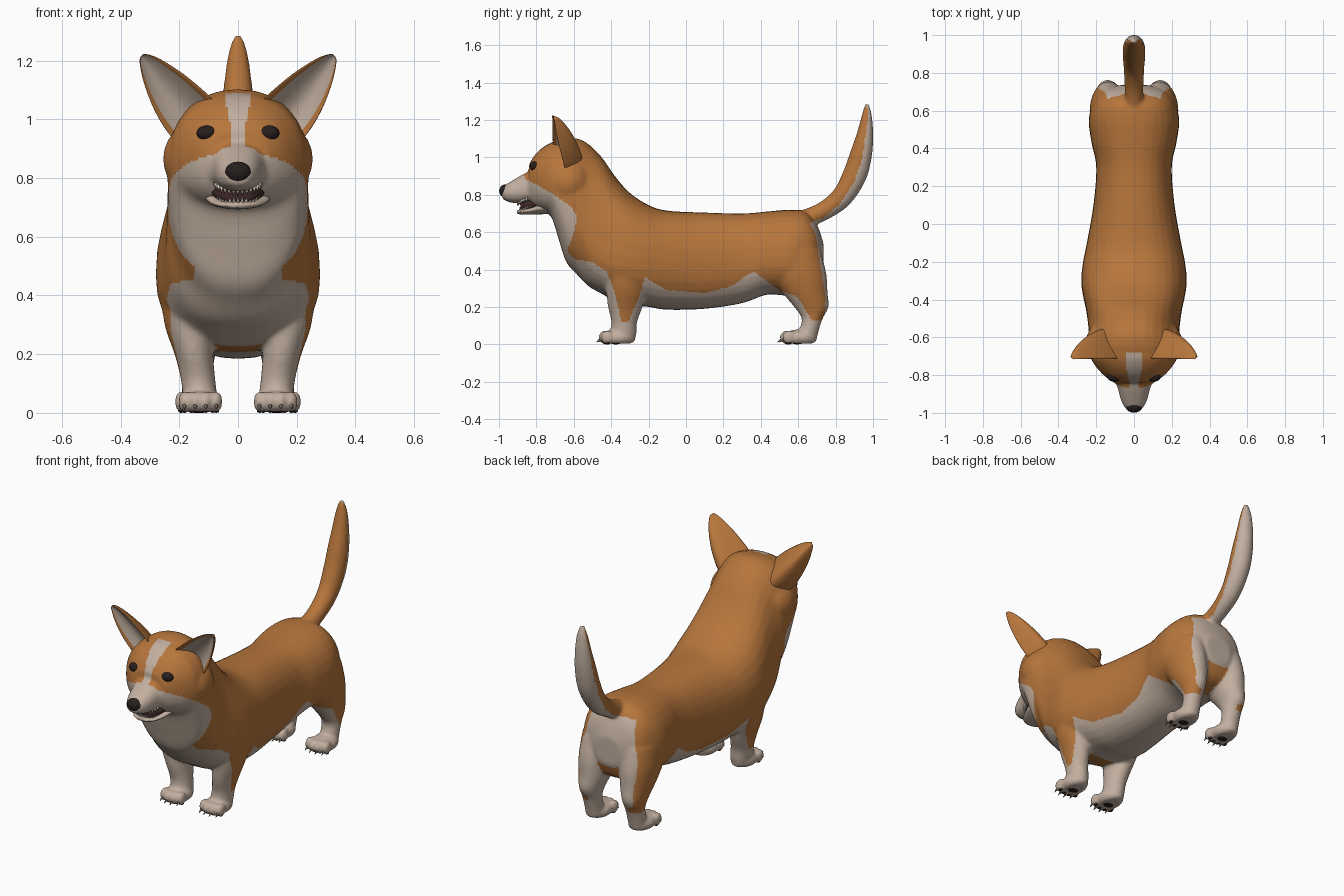
import bpy, bmesh, math
from mathutils import Vector, Matrix
from mathutils.bvhtree import BVHTree

cube = bpy.data.objects.get("Cube")
if cube:
    bpy.data.objects.remove(cube)


def material(name, r, g, b):
    m = bpy.data.materials.new(name)
    m.use_nodes = True
    m.diffuse_color = (r, g, b, 1)
    bsdf = m.node_tree.nodes["Principled BSDF"]
    bsdf.inputs["Base Color"].default_value = (r, g, b, 1)
    bsdf.inputs["Roughness"].default_value = 0.8
    return m


TAN = material("tan_fur", .47, .18, .045)
CREAM = material("cream_fur", .54, .43, .35)
BLACK = material("black_skin", .02, .014, .013)
MOUTH = material("dark_mouth", .05, .02, .02)
TOOTH = material("tooth", .7, .64, .54)
CLAW = material("claw", .25, .2, .16)


def finish(name, bm, *mats):
    bmesh.ops.recalc_face_normals(bm, faces=bm.faces)
    mesh = bpy.data.meshes.new(name)
    bm.to_mesh(mesh)
    bm.free()
    for m in mats:
        mesh.materials.append(m)
    mesh.shade_smooth()
    obj = bpy.data.objects.new(name, mesh)
    bpy.context.collection.objects.link(obj)
    return obj


def resample(rows, steps=5):
    """Smooth in-between rows along a list of ring settings."""
    out, last = [], len(rows) - 1
    for i in range(last):
        p, a, b, q = (rows[min(max(k, 0), last)] for k in range(i - 1, i + 3))
        for s in range(steps):
            t = s / steps
            out.append([.5 * (2 * B + (C - A) * t + (2 * A - 5 * B + 4 * C - D) * t * t
                              + (3 * B - A - 3 * C + D) * t ** 3)
                        for A, B, C, D in zip(p, a, b, q)])
    return out + [list(rows[-1])]


def bridge(bm, rings, paint=lambda j: 0):
    """Closed tube through rings of points."""
    vs = [[bm.verts.new(p) for p in ring] for ring in rings]
    n = len(vs[0])
    for a, b in zip(vs, vs[1:]):
        for j in range(n):
            k = (j + 1) % n
            bm.faces.new((a[j], a[k], b[k], b[j])).material_index = paint(j)
    bm.faces.new(vs[0][::-1])
    bm.faces.new(vs[-1])


def loft(bm, rows, power=2.0, n=32):
    """Rows: x, y, z, half width, up, down, tilt of the section in degrees."""
    rings = []
    for x, y, z, rx, up, down, tilt in resample(rows):
        a, ring = math.radians(tilt), []
        for j in range(n):
            c, s = math.cos(math.tau * j / n), math.sin(math.tau * j / n)
            w = math.copysign(abs(c) ** (2 / power), c) * rx
            d = math.copysign(abs(s) ** (2 / power), s) * (up if s > 0 else down)
            ring.append((x + w, y + math.cos(a) * d, z + math.sin(a) * d))
        rings.append(ring)
    bridge(bm, rings)


def profile(rows):
    """Upright sections from y, top, bottom, widest height, half width."""
    return [(0, y, mid, hw, top - mid, mid - bot, 90) for y, top, bot, mid, hw in rows]


def ball(bm, centre, radii):
    bmesh.ops.create_uvsphere(bm, u_segments=20, v_segments=12, radius=1,
                              matrix=Matrix.Translation(centre) @ Matrix.Diagonal((*radii, 1)))


def spike(bm, base, direction, radius, length):
    d = Vector(direction).normalized()
    turn = d.to_track_quat('Z', 'Y').to_matrix().to_4x4()
    bmesh.ops.create_cone(bm, cap_ends=True, segments=8, radius1=radius, radius2=radius * .1,
                          depth=length, matrix=Matrix.Translation(Vector(base) + d * length / 2) @ turn)


# Torso, neck and skull
skin = bmesh.new()
loft(skin, profile([
    (.735, .54, .38, .46, .08), (.70, .64, .30, .48, .17), (.64, .71, .27, .48, .215),
    (.55, .72, .26, .46, .24), (.43, .71, .265, .46, .225), (.30, .70, .22, .45, .20),
    (.10, .705, .19, .44, .215), (-.10, .715, .185, .45, .25), (-.20, .745, .20, .46, .27),
    (-.30, .81, .21, .47, .28), (-.38, .90, .23, .48, .27), (-.45, 1.0, .27, .50, .255),
    (-.52, 1.07, .31, .58, .245), (-.58, 1.10, .37, .75, .24), (-.64, 1.10, .44, .83, .24),
    (-.68, 1.09, .56, .85, .235), (-.72, 1.08, .68, .86, .225), (-.77, 1.05, .71, .86, .19),
    (-.81, 1.01, .73, .87, .15), (-.84, .96, .76, .86, .105)]), 2.3)

# Upper muzzle
loft(skin, profile([(-.76, .94, .77, .84, .12), (-.82, .93, .765, .83, .105),
                    (-.87, .91, .755, .825, .086), (-.93, .875, .757, .815, .07),
                    (-.97, .85, .77, .81, .05), (-.985, .835, .785, .81, .03)]), 2.3)

# Tail
loft(skin, [(0, y, z, w, r, r, tilt) for y, z, w, r, tilt in [
    (.62, .665, .05, .05, 105), (.73, .71, .05, .05, 118), (.83, .785, .055, .058, 130),
    (.90, .90, .06, .065, 150), (.935, 1.01, .058, .06, 160), (.957, 1.12, .048, .045, 168),
    (.967, 1.22, .034, .028, 172), (.968, 1.275, .018, .014, 174), (.968, 1.292, .006, .005, 174)]])

FRONT_LEG = [(.16, -.32, .45, .11, .14), (.165, -.32, .30, .085, .11), (.15, -.325, .20, .066, .092),
             (.137, -.33, .12, .059, .069), (.13, -.335, .06, .058, .07), (.13, -.335, .01, .05, .06)]
HIND_LEG = [(.13, .58, .50, .10, .14), (.135, .60, .38, .10, .15), (.135, .635, .28, .087, .122),
            (.14, .67, .20, .064, .092), (.14, .675, .14, .054, .057), (.14, .66, .08, .052, .052),
            (.14, .645, .01, .05, .05)]
PAWS = [(.128, -.375), (.14, .595)]

# Legs, paws, toes and cheeks, with claws and pads as separate parts
claws, pads = bmesh.new(), bmesh.new()
for side in (-1, 1):
    ball(skin, (side * .13, -.63, .865), (.126, .13, .13))
    for leg in (FRONT_LEG, HIND_LEG):
        loft(skin, [(side * x, y, z, w, d, d, 0) for x, y, z, w, d in leg])
    for px, py in PAWS:
        ball(skin, (side * px, py + .01, .035), (.072, .09, .045))
        ball(pads, (side * px, py, .008), (.036, .028, .008))
        for toe in (-1.5, -.5, .5, 1.5):
            x, y = side * px + toe * .036, py - .064 + abs(toe) * .012
            ball(skin, (x, y, .038), (.021, .036, .038))
            ball(pads, (x, y + .004, .008), (.01, .014, .008))
            spike(claws, (x, y - .024, .026), (0, -1, -.6), .008, .028)
finish("claws", claws, CLAW)
finish("paw_pads", pads, BLACK)

# Fuse the skin into one smooth surface
rough = finish("coat_rough", skin)
remesh = rough.modifiers.new("fuse", 'REMESH')
remesh.mode, remesh.voxel_size = 'VOXEL', .0095
smooth = rough.modifiers.new("soften", 'SMOOTH')
smooth.factor, smooth.iterations = .5, 7
fused = bpy.data.meshes.new_from_object(rough.evaluated_get(bpy.context.evaluated_depsgraph_get()))
bpy.data.objects.remove(rough)
coat = bmesh.new()
coat.from_mesh(fused)
for v in coat.verts:
    v.co.z = max(v.co.z, .004)
coat.normal_update()

# Coat pattern: tan inside a side outline (y, z), cream elsewhere
PATCH = [(-.9, 1.4), (-.87, .915), (-.86, .885), (-.80, .855), (-.72, .81), (-.62, .74), (-.58, .68),
         (-.60, .60), (-.635, .50), (-.60, .455), (-.50, .44), (-.42, .385), (-.38, .27),
         (-.345, .12), (-.31, .12), (-.25, .25), (-.22, .36), (-.1, .29), (.1, .275), (.24, .31),
         (.36, .39), (.5, .29), (.6, .25), (.67, .13), (.74, .13), (.745, .25), (.72, .42),
         (.69, .6), (.66, .65), (.73, .675), (.82, .745), (.9, .87), (.945, 1.0), (.965, 1.15),
         (.975, 1.25), (.9, 1.4)]


def in_patch(y, z):
    inside = False
    for (y1, z1), (y2, z2) in zip(PATCH, PATCH[1:] + PATCH[:1]):
        if (z1 > z) != (z2 > z) and y < y1 + (z - z1) * (y2 - y1) / (z2 - z1):
            inside = not inside
    return inside


for f in coat.faces:
    x, y, z = f.calc_center_median()
    blaze = y < -.68 and z > .85 and abs(x) < .02 + .025 * min(max((z - .95) / .13, 0), 1)
    inner_leg = z < .42 and f.normal.x * x < -.2 * abs(x)
    f.material_index = 0 if in_patch(y, z) and not blaze and not inner_leg else 1
surface = BVHTree.FromBMesh(coat)
finish("coat", coat, TAN, CREAM)

# Ears: cupped shells, rows of inner edge x z, outer edge x z, outer edge y, depth
EAR = [(.06, 1.04, .19, .90, -.64, .12), (.105, 1.088, .24, .955, -.655, .12),
       (.185, 1.155, .285, 1.03, -.675, .10), (.26, 1.203, .32, 1.12, -.695, .065),
       (.30, 1.22, .335, 1.19, -.705, .03), (.324, 1.223, .333, 1.212, -.71, .01)]
SEG = 9
for side, label in ((-1, "right"), (1, "left")):
    rings = []
    for ix, iz, ox, oz, oy, depth in resample(EAR, 4):
        a, b = Vector((side * ix, -.718, iz)), Vector((side * ox, oy, oz))
        back = [a.lerp(b, j / SEG) + Vector((0, depth * math.sin(math.pi * j / SEG) + .008, 0))
                for j in range(SEG + 1)]
        cup = [a.lerp(b, j / SEG) + Vector((0, .5 * depth * math.sin(math.pi * j / SEG), 0))
               for j in range(SEG, -1, -1)]
        rings.append(back + cup)
    bm = bmesh.new()
    bridge(bm, rings, lambda j: 1 if SEG + 2 <= j <= 2 * SEG - 1 else 0)
    ear = finish(label + "_ear", bm, TAN, CREAM)
    ear.modifiers.new("round", 'SUBSURF').levels = 1

    # Eye seated on the face surface
    hit = surface.ray_cast(Vector((side * .105, -2, .953)), Vector((0, 1, 0)))[0]
    bm = bmesh.new()
    ball(bm, hit + Vector((0, .012, 0)), (.036, .026, .026))
    finish(label + "_eye", bm, BLACK)

# Nose
bm = bmesh.new()
ball(bm, (0, -.963, .82), (.046, .036, .036))
finish("nose", bm, BLACK)

# Lower jaw and mouth lining
bm = bmesh.new()
loft(bm, profile([(-.68, .78, .70, .74, .12), (-.78, .755, .695, .73, .108), (-.83, .735, .694, .718, .092),
                  (-.88, .722, .694, .71, .066), (-.903, .716, .70, .708, .035)]))
finish("lower_jaw", bm, CREAM)
bm = bmesh.new()
loft(bm, profile([(-.74, .80, .72, .765, .098), (-.82, .785, .712, .75, .086),
                  (-.87, .77, .71, .74, .06), (-.885, .765, .712, .735, .04)]))
finish("mouth", bm, MOUTH)

# Teeth in two curved rows
bm = bmesh.new()
for i in range(-7, 8):
    a = math.radians(i * 11)
    x, y, lift = math.sin(a), math.cos(a), .03 * (1 - math.cos(a))
    spike(bm, (.08 * x, -.82 - .08 * y, .765 + lift), (0, 0, -1), .008, .024)
    spike(bm, (.074 * x, -.815 - .073 * y, .712 + lift), (0, 0, 1), .007, .022)
finish("teeth", bm, TOOTH)
